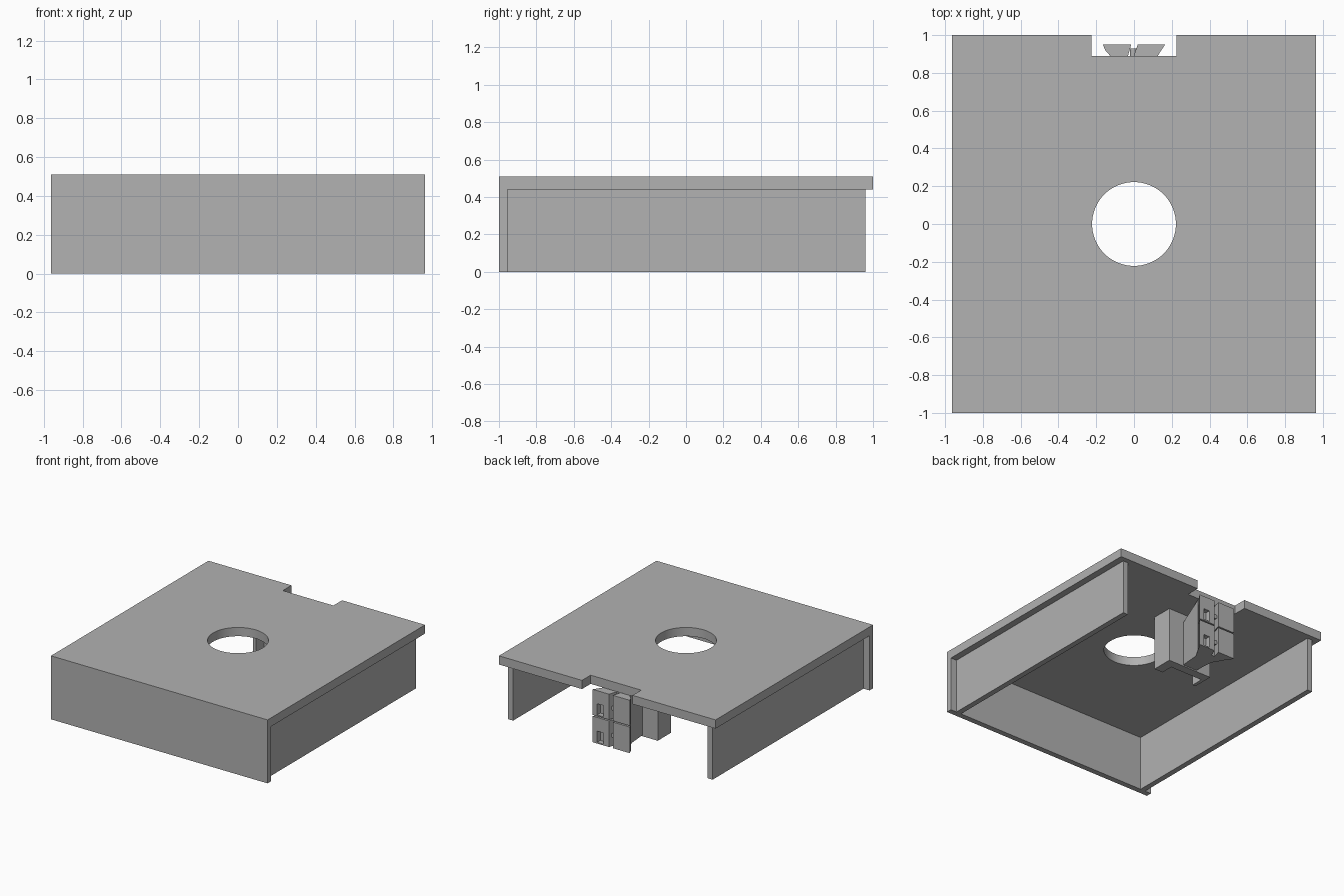
import bpy
import bmesh
from mathutils import Vector

if "Cube" in bpy.data.objects:
    bpy.data.objects.remove(bpy.data.objects["Cube"], do_unlink=True)

grey = bpy.data.materials.new("plain_grey")
grey.use_nodes = True
tone = (0.445, 0.445, 0.445, 1)
grey.diffuse_color = tone
grey.node_tree.nodes["Principled BSDF"].inputs["Base Color"].default_value = tone


def finish(name, bm):
    bmesh.ops.recalc_face_normals(bm, faces=bm.faces)
    mesh = bpy.data.meshes.new(name)
    bm.to_mesh(mesh)
    bm.free()
    mesh.materials.append(grey)
    obj = bpy.data.objects.new(name, mesh)
    bpy.context.collection.objects.link(obj)
    return obj


def prism(name, points, direction):
    """Extrude a flat outline along a direction."""
    bm = bmesh.new()
    face = bm.faces.new([bm.verts.new(p) for p in points])
    new = bmesh.ops.extrude_face_region(bm, geom=[face])["geom"]
    verts = [v for v in new if isinstance(v, bmesh.types.BMVert)]
    bmesh.ops.translate(bm, verts=verts, vec=Vector(direction))
    return finish(name, bm)


def plan(name, outline, z0, z1):
    return prism(name, [(x, y, z0) for x, y in outline], (0, 0, z1 - z0))


def box(name, x0, x1, y0, y1, z0, z1):
    return plan(name, [(x0, y0), (x1, y0), (x1, y1), (x0, y1)], z0, z1)


def cylinder(name, radius, depth, centre, along_y=False, sides=64):
    bpy.ops.mesh.primitive_cylinder_add(
        vertices=sides, radius=radius, depth=depth, location=centre,
        rotation=(1.5708 if along_y else 0, 0, 0))
    obj = bpy.context.object
    obj.name = name
    obj.data.materials.append(grey)
    bpy.ops.object.shade_smooth_by_angle()
    return obj


def cut(obj, cutter):
    mod = obj.modifiers.new("cut", "BOOLEAN")
    mod.operation = "DIFFERENCE"
    mod.solver = "EXACT"
    mod.object = cutter
    bpy.context.view_layer.objects.active = obj
    bpy.ops.object.modifier_apply(modifier=mod.name)
    bpy.data.objects.remove(cutter, do_unlink=True)


W, TOP, UNDER = 0.963, 0.51, 0.44
NOTCH, NOTCH_Y = 0.225, 0.89

# Top plate with rear notch and round hole
plate = plan("top_plate", [(-W, -1), (W, -1), (W, 1), (NOTCH, 1), (NOTCH, NOTCH_Y),
                           (-NOTCH, NOTCH_Y), (-NOTCH, 1), (-W, 1)], UNDER, TOP)
cut(plate, cylinder("hole_cutter", 0.222, 0.4, (0, 0, 0.48)))
bpy.context.view_layer.objects.active = plate
plate.select_set(True)
bpy.ops.object.shade_smooth_by_angle()

# Front panel and the two inset side walls
box("front_panel", -W, W, -1, -0.955, 0, UNDER)
for side, x in (("right", -0.887), ("left", 0.887)):
    box(side + "_wall", x - 0.022, x + 0.022, -0.955, 0.96, 0, UNDER)

# Block under the plate, open at the front between two flanges
plan("mounting_block", [(-0.197, 0.47), (-0.17, 0.47), (-0.17, 0.57), (0.12, 0.57),
                        (0.12, 0.47), (0.197, 0.47), (0.197, 0.64), (-0.197, 0.64)],
     0, UNDER)

# Socket body, chamfered at the top and flaring towards the back
profile = [(0.64, 0.01), (0.64, 0.37), (0.8, 0.435), (0.885, 0.435), (0.885, 0.01), (0.8, 0.01)]
body = prism("socket_body", [(-0.125, y, z) for y, z in profile], (0.25, 0, 0))
for v in body.data.vertices:
    if v.co.y < 0.7:
        v.co.x *= 0.5
    elif v.co.y < 0.85:
        v.co.x *= 0.6

# Terminal modules: two columns in two rows
columns = {
    "left": [(-0.005, 0.88), (0.12, 0.88), (0.135, 0.905), (0.165, 0.95), (0.02, 0.95)],
    "right": [(-0.035, 0.88), (-0.015, 0.95), (-0.165, 0.95), (-0.15, 0.915), (-0.115, 0.88)],
}
for row, z0, z1 in (("lower", 0.01, 0.22), ("upper", 0.23, 0.435)):
    for side, outline in columns.items():
        module = plan(row + "_" + side + "_terminal", outline, z0, z1)
        if side == "left":
            # Wire opening in the back face
            cut(module, box("opening_cutter", 0.07, 0.125, 0.91, 1, z0 + 0.01, z0 + 0.1))
    cylinder(row + "_screw", 0.018, 0.05, (-0.004, 0.905, z0 + 0.09), True, 16)
